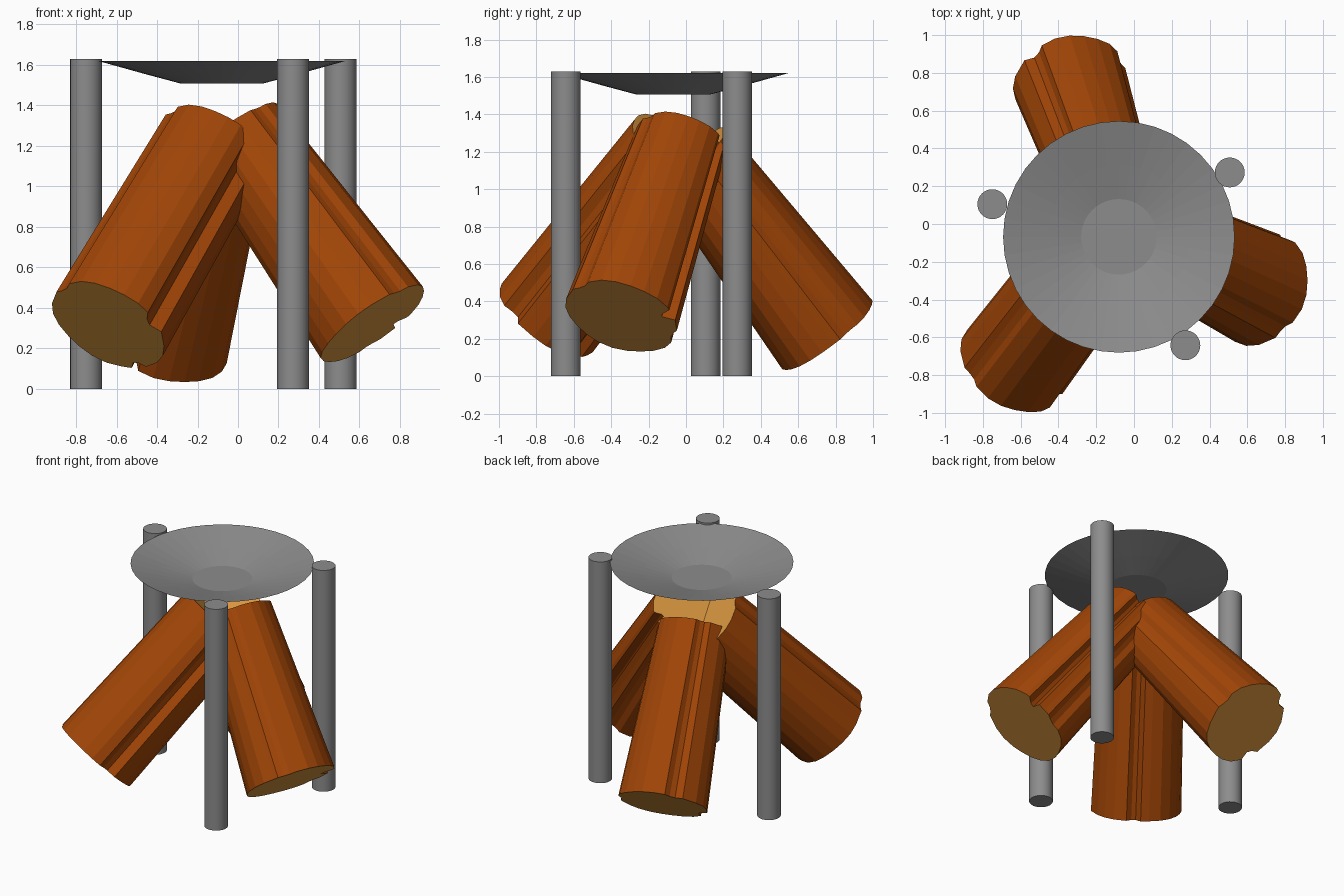
import bpy, bmesh
from math import radians, cos, sin, pi
from mathutils import Vector

if "Cube" in bpy.data.objects:
    bpy.data.objects.remove(bpy.data.objects["Cube"])


def make_material(name, rgb):
    m = bpy.data.materials.new(name)
    m.diffuse_color = (*rgb, 1)
    m.use_nodes = True
    m.node_tree.nodes["Principled BSDF"].inputs["Base Color"].default_value = m.diffuse_color
    return m


bark = make_material("bark", (0.36, 0.06, 0.002))
cut_wood = make_material("cut_wood", (0.68, 0.30, 0.05))
iron = make_material("iron", (0.265, 0.265, 0.265))


def finish(name, bm, mats=(), smooth=False):
    me = bpy.data.meshes.new(name)
    bm.to_mesh(me)
    bm.free()
    ob = bpy.data.objects.new(name, me)
    bpy.context.collection.objects.link(ob)
    for m in mats:
        me.materials.append(m)
    if smooth:
        bpy.ops.object.select_all(action='DESELECT')
        ob.select_set(True)
        bpy.context.view_layer.objects.active = ob
        bpy.ops.object.shade_smooth_by_angle(angle=radians(35))
    return ob


# Log cross-section: round, with bark notches given as (angle, depth, half width)
def make_section(radius, notches):
    pts = {}
    for a in range(0, 360, 15):
        if all(abs((a - n + 180) % 360 - 180) > w + 3 for n, d, w in notches):
            pts[a] = radius + .005 * sin(radians(a * 5))
    for n, d, w in notches:
        for off, k in ((-w, 0), (-w * .3, 1), (w * .4, .8), (w, 0)):
            pts[(n + off) % 360] = radius - d * k
    return sorted(pts.items())


def make_log(name, foot, run, radius, taper, notches):
    foot, run = Vector(foot), Vector(run)
    section = make_section(radius, notches)
    axis = run.normalized()
    u = axis.cross(Vector((0, 0, 1))).normalized()
    v = u.cross(axis)
    bm = bmesh.new()
    low, high = [
        [bm.verts.new(base + s * r * (u * cos(radians(a)) + v * sin(radians(a))))
         for a, r in section]
        for base, s in ((foot, 1), (foot + run, taper))]
    n = len(section)
    for i in range(n):
        j = (i + 1) % n
        bm.faces.new((low[i], low[j], high[j], high[i]))
    for ring in (low, high):
        bm.faces.new(ring).material_index = 1
    bmesh.ops.recalc_face_normals(bm, faces=bm.faces)
    finish(name, bm, (bark, cut_wood))


# Three tapered logs leaning together
make_log("front_left_log", (-.64, -.745, .315), (.52, .69, .89), .305, .92,
         [(4, .05, 13), (118, .02, 12), (275, .04, 9)])
make_log("right_log", (.667, -.345, .32), (-.67, .32, .94), .308, .8,
         [(2, .07, 8), (118, .02, 12), (325, .02, 12)])
make_log("back_log", (-.34, .755, .22), (.25, -.73, .96), .303, .8,
         [(63, .035, 12), (175, .02, 12), (328, .045, 12)])

# Upright posts
for name, x, y in (("left_post", -.75, .105), ("right_post", .507, .273),
                   ("front_post", .272, -.642)):
    bm = bmesh.new()
    bmesh.ops.create_cone(bm, cap_ends=True, segments=32, radius1=.079,
                          radius2=.079, depth=1.63)
    bmesh.ops.translate(bm, verts=bm.verts, vec=(x, y, .815))
    finish(name, bm, (iron,), smooth=True)

# Shallow open dish resting between the posts
bm = bmesh.new()
N = 40
rings = [[bm.verts.new((-.08 + r * cos(2 * pi * i / N),
                        -.068 + r * sin(2 * pi * i / N), z)) for i in range(N)]
         for r, z in ((.20, 1.507), (.38, 1.555), (.613, 1.62))]
bm.faces.new(rings[0])
for a, b in zip(rings, rings[1:]):
    for i in range(N):
        j = (i + 1) % N
        bm.faces.new((a[j], a[i], b[i], b[j]))
finish("dish", bm, (iron,))
